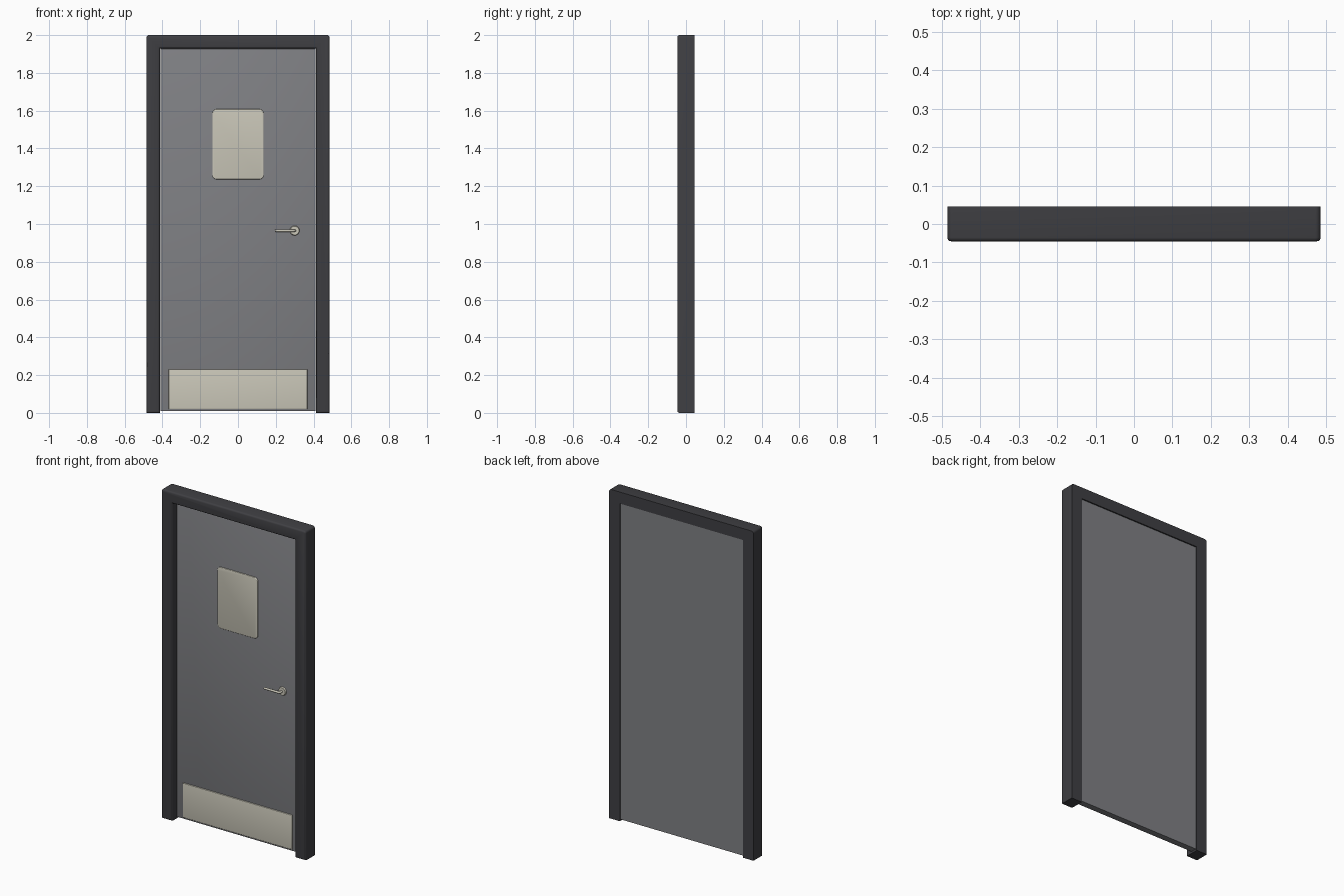
import bpy, bmesh, math
from mathutils import Matrix

if "Cube" in bpy.data.objects:
    bpy.data.objects.remove(bpy.data.objects["Cube"])


def material(name, rgb):
    m = bpy.data.materials.new(name)
    m.diffuse_color = (*rgb, 1)
    m.use_nodes = True
    m.node_tree.nodes["Principled BSDF"].inputs["Base Color"].default_value = m.diffuse_color
    return m


FRAME = material("charcoal", (0.050, 0.050, 0.056))
DOOR = material("mid grey", (0.215, 0.218, 0.232))
TRIM = material("pale beige metal", (0.60, 0.58, 0.49))


def finish(bm, name, mat):
    bmesh.ops.recalc_face_normals(bm, faces=bm.faces)
    me = bpy.data.meshes.new(name)
    bm.to_mesh(me)
    bm.free()
    ob = bpy.data.objects.new(name, me)
    bpy.context.collection.objects.link(ob)
    me.materials.append(mat)
    smooth(ob)
    return ob


def smooth(ob):
    bpy.ops.object.select_all(action='DESELECT')
    ob.select_set(True)
    bpy.context.view_layer.objects.active = ob
    bpy.ops.object.shade_smooth_by_angle(angle=math.radians(35))


def slab(name, outline, y0, y1, mat, front=0.0, corner=0.0, corner_min_z=-1, segs=3):
    """Extrude an x-z outline from y0 (front) to y1, rounding corners and the front rim."""
    bm = bmesh.new()
    face = bm.faces.new([bm.verts.new((x, y1, z)) for x, z in outline])
    ext = bmesh.ops.extrude_face_region(bm, geom=[face], use_keep_orig=True)
    for v in ext['geom']:
        if isinstance(v, bmesh.types.BMVert):
            v.co.y = y0
    xmax = max(abs(x) for x, z in outline)
    if corner:
        edges = [e for e in bm.edges
                 if abs(e.verts[0].co.y - e.verts[1].co.y) > 1e-5
                 and abs(e.verts[0].co.x) > xmax - 1e-4
                 and e.verts[0].co.z > corner_min_z]
        bmesh.ops.bevel(bm, geom=edges, offset=corner, segments=5, profile=0.5, affect='EDGES')
    if front:
        edges = [e for e in bm.edges if all(abs(v.co.y - y0) < 1e-5 for v in e.verts)]
        bmesh.ops.bevel(bm, geom=edges, offset=front, segments=segs, profile=0.5,
                        affect='EDGES', clamp_overlap=True)
    return finish(bm, name, mat)


def rect(x, z0, z1):
    return [(-x, z0), (x, z0), (x, z1), (-x, z1)]


# Door frame: one U-shaped profile with soft front edges and top corners
W, I, T = 0.485, 0.413, 1.93
slab("door_frame",
     [(-W, 0), (-I, 0), (-I, T), (I, T), (I, 0), (W, 0), (W, 2), (-W, 2)],
     -0.045, 0.045, FRAME, front=0.010, corner=0.014, corner_min_z=1)

# Door leaf, recessed in the frame
slab("door_leaf", rect(0.411, 0.010, 1.928), 0.0, 0.040, DOOR, front=0.003, segs=2)

# Window panel and kick plate
slab("window_panel", rect(0.136, 1.236, 1.608), -0.007, 0.001, TRIM, front=0.004, corner=0.024)
slab("kick_plate", rect(0.367, 0.020, 0.230), -0.007, 0.001, TRIM, front=0.004)

# Handle rose
HX, HZ = 0.300, 0.965
bm = bmesh.new()
bmesh.ops.create_cone(bm, cap_ends=True, segments=32, radius1=0.026, radius2=0.023, depth=0.010,
                      matrix=Matrix.Translation((HX, -0.004, HZ)) @ Matrix.Rotation(math.pi / 2, 4, 'X'))
finish(bm, "handle_rose", TRIM)

# Lever: a bent rod leaving the rose and turning towards the door centre
path = [(HX, 0.0), (HX, -0.018)]
path += [(HX - 0.010 + 0.010 * math.cos(a), -0.018 - 0.010 * math.sin(a))
         for a in (math.pi / 8 * i for i in range(1, 5))]
path += [(0.200, -0.028), (0.195, -0.028)]
cu = bpy.data.curves.new("handle_lever", 'CURVE')
cu.dimensions = '3D'
cu.bevel_depth = 0.0068
cu.bevel_resolution = 4
cu.use_fill_caps = True
sp = cu.splines.new('POLY')
sp.points.add(len(path) - 1)
for i, (p, (x, y)) in enumerate(zip(sp.points, path)):
    p.co = (x, y, HZ, 1)
    p.radius = 0.7 if i == len(path) - 1 else 1.0
lever = bpy.data.objects.new("handle_lever", cu)
bpy.context.collection.objects.link(lever)
cu.materials.append(TRIM)
bpy.ops.object.select_all(action='DESELECT')
lever.select_set(True)
bpy.context.view_layer.objects.active = lever
bpy.ops.object.convert(target='MESH')
smooth(bpy.context.view_layer.objects.active)
